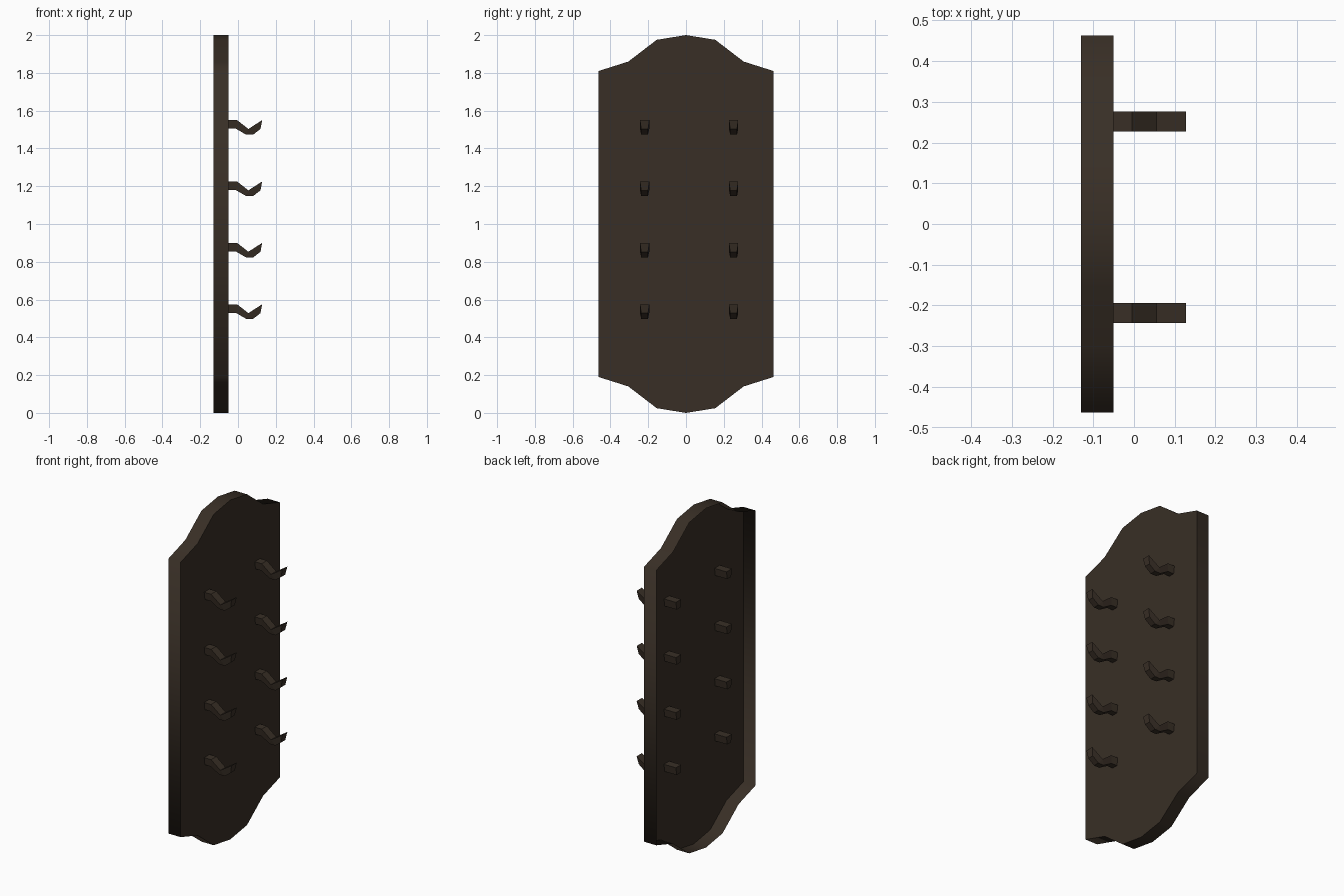
import bpy
import bmesh

old = bpy.data.objects.get("Cube")
if old:
    bpy.data.objects.remove(old, do_unlink=True)

# Single dark wood colour
COLOUR = (0.040, 0.028, 0.019, 1.0)
wood = bpy.data.materials.new("dark_brown_wood")
wood.use_nodes = True
wood.diffuse_color = COLOUR
shader = wood.node_tree.nodes["Principled BSDF"]
shader.inputs["Base Color"].default_value = COLOUR
shader.inputs["Roughness"].default_value = 0.8


def finish(bm, name):
    mesh = bpy.data.meshes.new(name)
    bm.to_mesh(mesh)
    bm.free()
    mesh.materials.append(wood)
    obj = bpy.data.objects.new(name, mesh)
    bpy.context.collection.objects.link(obj)
    return obj


# Backboard: scalloped panel with a rim, hollow and open at the back
FRONT, BACK = -0.05, -0.13
quarter = [(0.4625, 1.81), (0.305, 1.86), (0.155, 1.975)]
top = quarter + [(0, 2)] + [(-y, z) for y, z in reversed(quarter)]
outline = top + [(y, 2 - z) for y, z in reversed(top)]

bm = bmesh.new()
front = [bm.verts.new((FRONT, y, z)) for y, z in outline]
back = [bm.verts.new((BACK, y, z)) for y, z in outline]
panel = bm.faces.new(front)
for i in range(len(front)):
    j = (i + 1) % len(front)
    rim = bm.faces.new((front[j], front[i], back[i], back[j]))
    rim.smooth = True
for edge in panel.edges:
    edge.smooth = False
panel.normal_update()
if panel.normal.x < 0:
    bmesh.ops.reverse_faces(bm, faces=bm.faces[:])
finish(bm, "backboard")

# Hook profile as (x, z) pairs of upper and lower edge, z below the hook top
upper = [(-0.128, 0), (-0.005, 0), (0.055, -0.047), (0.128, 0)]
lower = [(-0.128, -0.045), (-0.012, -0.045), (0.043, -0.077),
         (0.08, -0.077), (0.119, -0.047)]
# Pairs of upper and lower points that bound each segment of the side
sides = [("u0", "u1", "l1", "l0"), ("u1", "u2", "l2", "l1"),
         ("u2", "l3", "l2"), ("u2", "u3", "l4", "l3")]
loop = ["u0", "u1", "u2", "u3", "l4", "l3", "l2", "l1", "l0"]


def make_hook(name, y, z):
    bm = bmesh.new()
    rings = []
    for sign in (-1, 1):
        ring = {}
        for key, points, half in (("u", upper, 0.0245), ("l", lower, 0.018)):
            for i, (px, pz) in enumerate(points):
                ring[key + str(i)] = bm.verts.new((px, y + sign * half, z + pz))
        for side in sides:
            bm.faces.new([ring[k] for k in side])
        rings.append(ring)
    a, b = rings
    for i, k in enumerate(loop):
        n = loop[(i + 1) % len(loop)]
        bm.faces.new((a[k], a[n], b[n], b[k]))
    bmesh.ops.recalc_face_normals(bm, faces=bm.faces[:])
    finish(bm, name)


# Two columns of four hooks, passing through the panel
for side, y in (("front", -0.219), ("back", 0.252)):
    for row in range(4):
        make_hook(f"{side}_hook_{row + 1}", y, 0.575 + row * 0.325)
